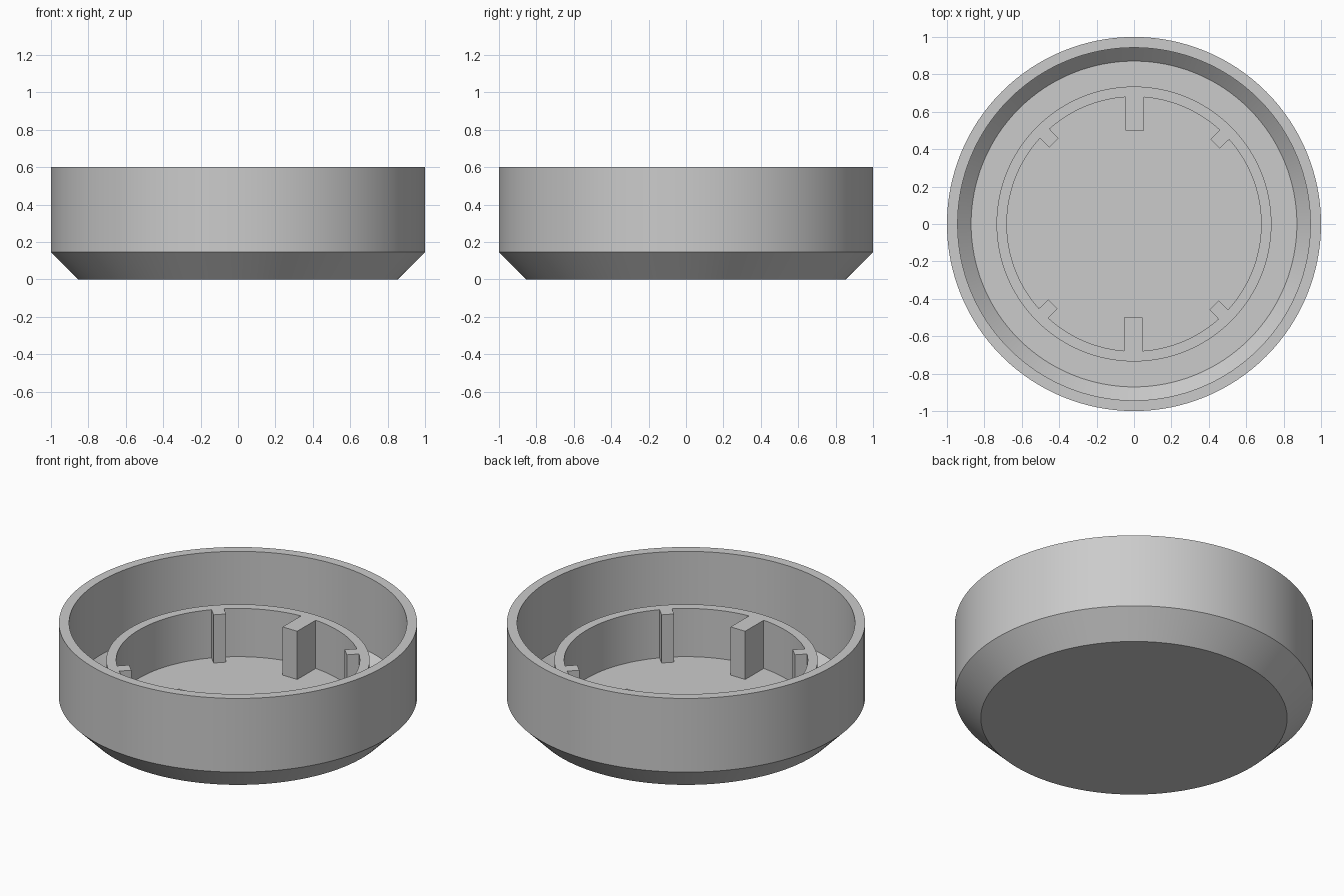
import bpy, bmesh, math
from mathutils import Vector

if "Cube" in bpy.data.objects:
    bpy.data.objects.remove(bpy.data.objects["Cube"])

SEG = 128
FLOOR, RING_TOP = 0.074, 0.371

grey = bpy.data.materials.new("plain grey")
grey.diffuse_color = (0.6, 0.6, 0.6, 1)
grey.use_nodes = True
grey.node_tree.nodes["Principled BSDF"].inputs["Base Color"].default_value = grey.diffuse_color


def finish(obj):
    """Assign the colour and smooth the round faces."""
    obj.data.materials.clear()
    obj.data.materials.append(grey)
    bpy.ops.object.select_all(action='DESELECT')
    obj.select_set(True)
    bpy.context.view_layer.objects.active = obj
    bpy.ops.object.shade_smooth_by_angle(angle=math.radians(25))


# Outer cup: chamfered wall and floor turned from one profile
profile = [(0, 0), (0.855, 0), (1, 0.146), (1, 0.6), (0.943, 0.6),
           (0.943, 0.146), (0.871, FLOOR), (0, FLOOR)]
bm = bmesh.new()
verts = [bm.verts.new((r, 0, z)) for r, z in profile]
edges = [bm.edges.new(pair) for pair in zip(verts, verts[1:])]
bmesh.ops.spin(bm, geom=verts + edges, cent=(0, 0, 0), axis=(0, 0, 1),
               angle=math.tau, steps=SEG, use_duplicate=False)
bmesh.ops.remove_doubles(bm, verts=bm.verts, dist=1e-4)
bmesh.ops.recalc_face_normals(bm, faces=bm.faces)
mesh = bpy.data.meshes.new("cup")
bm.to_mesh(mesh)
bm.free()
cup = bpy.data.objects.new("cup", mesh)
bpy.context.collection.objects.link(cup)
finish(cup)

# Inner ring outline: a circle interrupted by inward ribs
R_OUT, R_IN = 0.735, 0.68
ribs = []                       # (angle, tip radius, half width)
for turn in (0, 180):
    for deg, tip, half in ((44.6, 0.61, 0.035), (89.6, 0.5, 0.05), (134.6, 0.61, 0.035)):
        ribs.append((math.radians(deg + turn), tip, half))


def circle(radius):
    return [(radius * math.cos(math.tau * i / SEG), radius * math.sin(math.tau * i / SEG))
            for i in range(SEG)]


inner = []
start = 0.0
for angle, tip, half in ribs + [(math.tau, None, 0)]:
    spread = math.asin(half / R_IN)
    end = angle - spread
    steps = max(2, round((end - start) / math.tau * SEG))
    last = steps if tip else steps - 1
    for i in range(last + 1):
        a = start + (end - start) * i / steps
        inner.append((R_IN * math.cos(a), R_IN * math.sin(a)))
    if tip:
        c, s = math.cos(angle), math.sin(angle)
        for side in (-half, half):
            inner.append((tip * c - side * s, tip * s + side * c))
    start = angle + spread

# Inner ring with ribs, extruded up from the floor
curve = bpy.data.curves.new("ribbed_ring", 'CURVE')
curve.dimensions = '2D'
curve.fill_mode = 'BOTH'
curve.extrude = (RING_TOP - FLOOR) / 2
for points in (circle(R_OUT), inner):
    spline = curve.splines.new('POLY')
    spline.points.add(len(points) - 1)
    for p, (x, y) in zip(spline.points, points):
        p.co = (x, y, 0, 1)
    spline.use_cyclic_u = True
ring = bpy.data.objects.new("ribbed_ring", curve)
ring.location.z = (RING_TOP + FLOOR) / 2
bpy.context.collection.objects.link(ring)
bpy.context.view_layer.objects.active = ring
ring.select_set(True)
cup.select_set(False)
bpy.ops.object.convert(target='MESH')
ring = bpy.context.view_layer.objects.active

# Weld the ring walls to its caps
bm = bmesh.new()
bm.from_mesh(ring.data)
bmesh.ops.remove_doubles(bm, verts=bm.verts, dist=1e-4)
bmesh.ops.recalc_face_normals(bm, faces=bm.faces)
bm.to_mesh(ring.data)
bm.free()
finish(ring)
